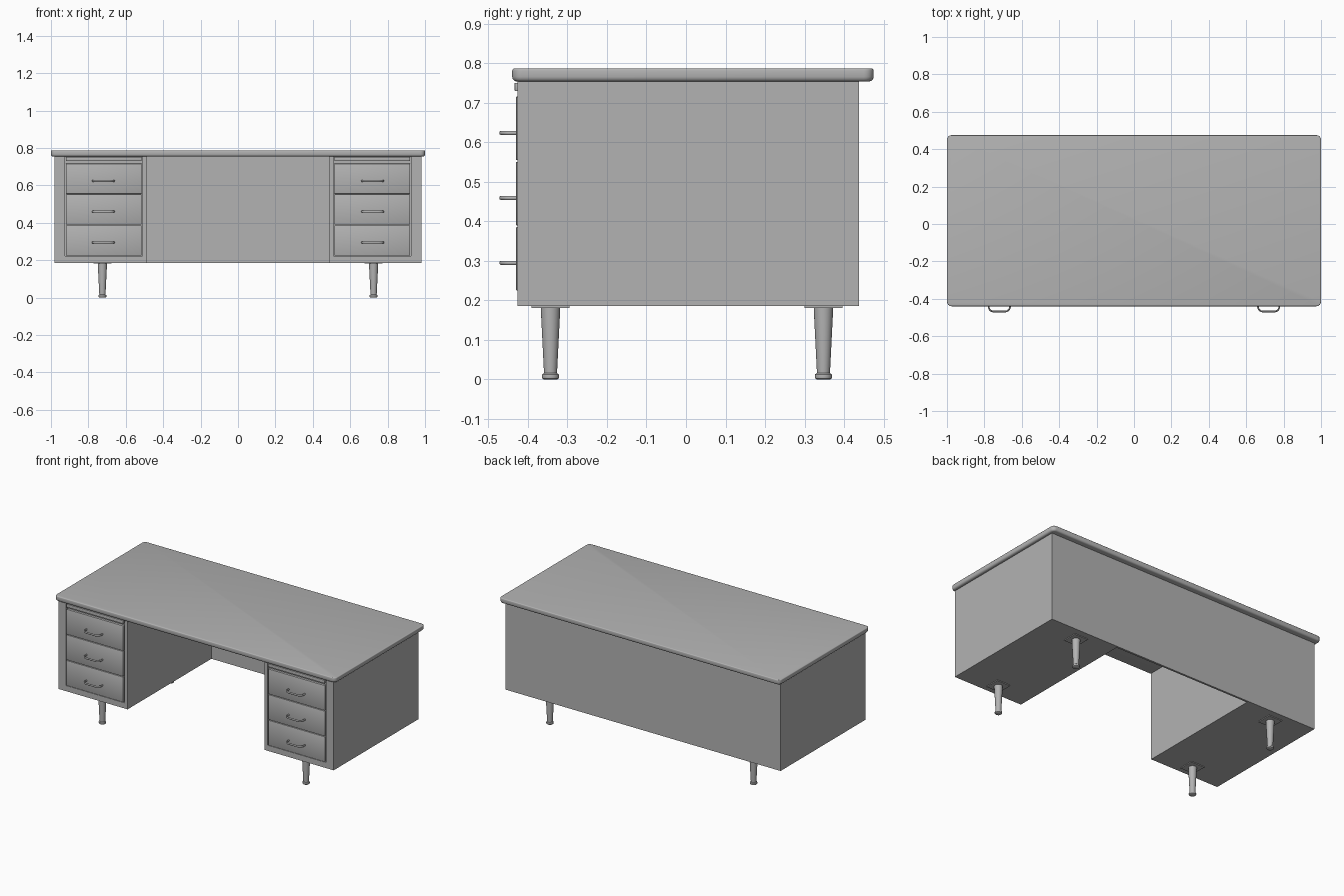
import bpy, bmesh, math
from mathutils import Vector

if "Cube" in bpy.data.objects:
    bpy.data.objects.remove(bpy.data.objects["Cube"])

grey = bpy.data.materials.new("Grey paint")
grey.use_nodes = True
tone = (0.45, 0.45, 0.45, 1)
grey.diffuse_color = tone
grey.node_tree.nodes["Principled BSDF"].inputs["Base Color"].default_value = tone


def finish(name, bm, smooth=False):
    bmesh.ops.recalc_face_normals(bm, faces=bm.faces)
    mesh = bpy.data.meshes.new(name)
    bm.to_mesh(mesh)
    bm.free()
    mesh.materials.append(grey)
    ob = bpy.data.objects.new(name, mesh)
    bpy.context.collection.objects.link(ob)
    if smooth:
        bpy.ops.object.select_all(action='DESELECT')
        ob.select_set(True)
        bpy.context.view_layer.objects.active = ob
        bpy.ops.object.shade_smooth_by_angle(angle=math.radians(40))
    return ob


def box_mesh(low, high):
    bm = bmesh.new()
    bmesh.ops.create_cube(bm, size=1)
    low, high = Vector(low), Vector(high)
    for v in bm.verts:
        v.co = (low + high) / 2 + v.co * (high - low)
    return bm


def box(name, low, high, bevel=0):
    bm = box_mesh(low, high)
    if bevel:
        bmesh.ops.bevel(bm, geom=bm.edges[:], offset=bevel, segments=2,
                        profile=0.5, affect='EDGES')
    return finish(name, bm, bevel > 0)


def lathe(name, profile, x, y, sides=24):
    bm = bmesh.new()
    rings = []
    for r, z in profile:
        angles = [2 * math.pi * i / sides for i in range(sides)]
        rings.append([bm.verts.new((x + r * math.cos(a), y + r * math.sin(a), z))
                      for a in angles])
    for a, b in zip(rings, rings[1:]):
        for i in range(sides):
            j = (i + 1) % sides
            bm.faces.new((a[i], a[j], b[j], b[i]))
    bm.faces.new(rings[0])
    bm.faces.new(rings[-1])
    return finish(name, bm, True)


def pull(name, x, y, z):
    # Bent flat bar with rounded corners, swept along a curve
    half, depth, turn = 0.057, 0.04, 0.026
    points = [(-half, 0)]
    for side in (-1, 1):
        for i in range(7):
            a = math.pi / 2 * (i if side < 0 else 6 - i) / 6
            points.append((side * (half - turn + turn * math.cos(a)),
                           -(depth - turn + turn * math.sin(a))))
    points.append((half, 0))
    bm = bmesh.new()
    rings = []
    for k, p in enumerate(points):
        before = Vector(points[max(k - 1, 0)])
        after = Vector(points[min(k + 1, len(points) - 1)])
        t = (after - before).normalized()
        ring = []
        for i in range(10):
            a = 2 * math.pi * i / 10
            out, up = 0.0045 * math.cos(a), 0.0055 * math.sin(a)
            ring.append(bm.verts.new((x + p[0] - t.y * out, y + p[1] + t.x * out, z + up)))
        rings.append(ring)
    for a, b in zip(rings, rings[1:]):
        for i in range(10):
            j = (i + 1) % 10
            bm.faces.new((a[i], a[j], b[j], b[i]))
    bm.faces.new(rings[0])
    bm.faces.new(rings[-1])
    return finish(name, bm, True)


# Desktop: rounded corners first, then softened top and bottom rims
bm = box_mesh((-1, -0.44, 0.754), (1, 0.475, 0.787))
upright = [e for e in bm.edges if abs(e.verts[0].co.z - e.verts[1].co.z) > 0.01]
bmesh.ops.bevel(bm, geom=upright, offset=0.025, segments=6, profile=0.5, affect='EDGES')
for top, offset in ((False, 0.012), (True, 0.005)):
    level = 0.787 if top else 0.754
    rim = [e for e in bm.edges if all(abs(v.co.z - level) < 1e-4 for v in e.verts)]
    bmesh.ops.bevel(bm, geom=rim, offset=offset, segments=3, profile=0.5, affect='EDGES')
finish("desktop", bm, True)

# Modesty panel closing the kneehole at the back
box("back_panel", (-0.49, 0.425, 0.186), (0.49, 0.438, 0.755))

leg_profile = [(0.017, 0), (0.021, 0.003), (0.022, 0.008), (0.021, 0.013),
               (0.0165, 0.016), (0.0245, 0.176), (0.0245, 0.184)]

for side, label in ((1, "left"), (-1, "right")):
    def span(a, b):
        return sorted((side * a, side * b))

    # Pedestal: carcass behind a face frame
    x0, x1 = span(0.487, 0.98)
    box(label + "_pedestal", (x0, -0.415, 0.186), (x1, 0.438, 0.756))
    for part, a, b, z0, z1 in (("inner_stile", 0.487, 0.510, 0.186, 0.756),
                               ("outer_stile", 0.925, 0.98, 0.186, 0.756),
                               ("bottom_rail", 0.510, 0.925, 0.186, 0.222)):
        x0, x1 = span(a, b)
        box(label + "_" + part, (x0, -0.427, z0), (x1, -0.414, z1))

    # Writing board and three drawers
    x0, x1 = span(0.516, 0.919)
    box(label + "_writing_board", (x0, -0.434, 0.730), (x1, -0.41, 0.751), 0.002)
    for i in range(3):
        z = 0.225 + 0.165 * i
        box(f"{label}_drawer_{i + 1}", (x0, -0.43, z), (x1, -0.41, z + 0.161), 0.0015)
        pull(f"{label}_handle_{i + 1}", side * 0.72, -0.428, 0.295 + 0.1645 * i)

    # Tapered legs with square mounting plates
    for y, end in ((-0.343, "front"), (0.348, "back")):
        x = side * 0.725
        box(f"{label}_{end}_leg_plate", (x - 0.048, y - 0.048, 0.181),
            (x + 0.048, y + 0.048, 0.187))
        lathe(f"{label}_{end}_leg", leg_profile, x, y)
